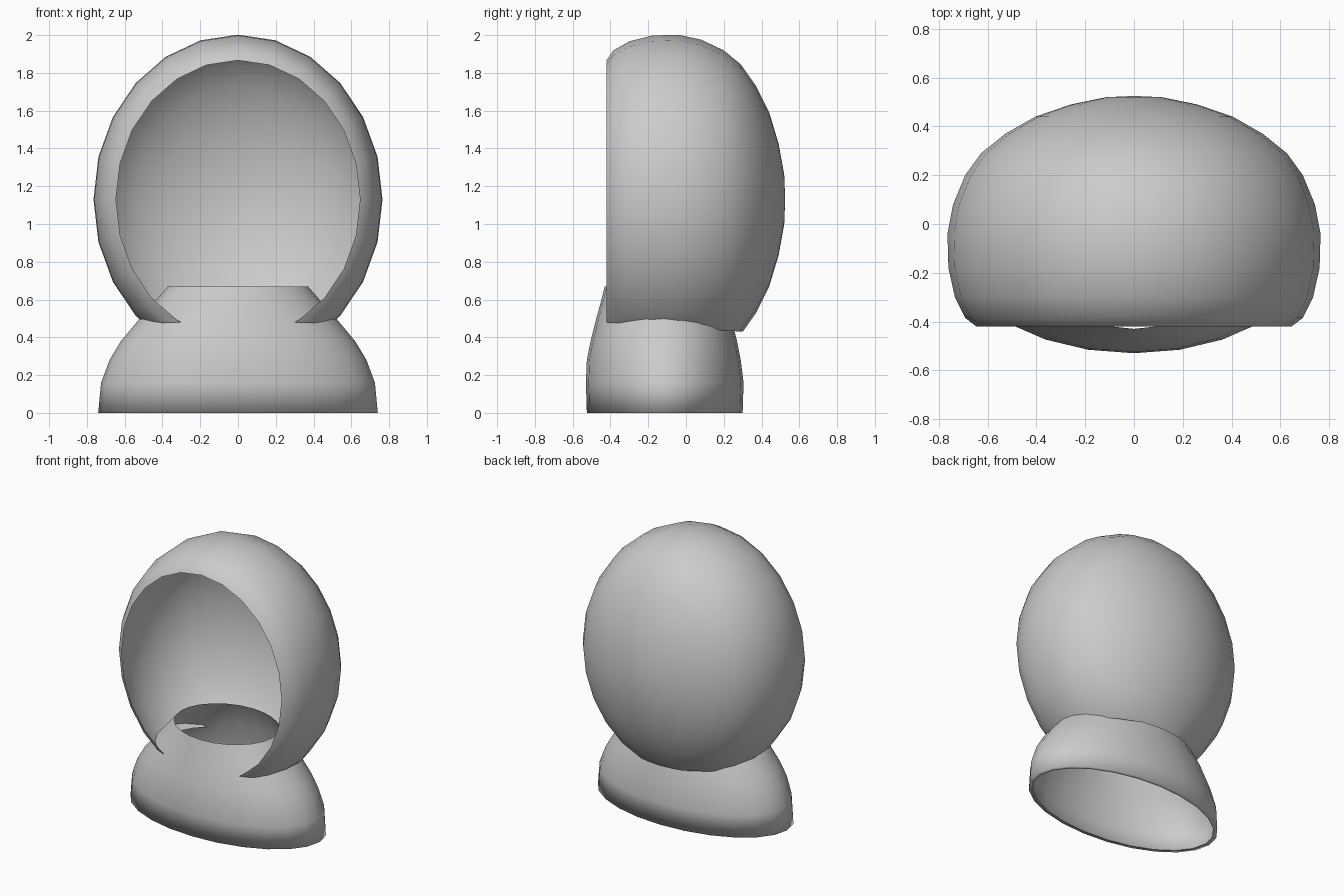
import bpy, bmesh, math
from mathutils import Vector

if "Cube" in bpy.data.objects:
    bpy.data.objects.remove(bpy.data.objects["Cube"])


def loft(bm, rings):
    """Bridge a list of equal-length closed rings of points."""
    loops = [[bm.verts.new(p) for p in ring] for ring in rings]
    n = len(loops[0])
    for a, b in zip(loops, loops[1:]):
        for i in range(n):
            j = (i + 1) % n
            bm.faces.new((a[i], a[j], b[j], b[i]))
    return loops


def finish(name, bm):
    bmesh.ops.recalc_face_normals(bm, faces=bm.faces)
    mesh = bpy.data.meshes.new(name)
    bm.to_mesh(mesh)
    bm.free()
    for p in mesh.polygons:
        p.use_smooth = True
    obj = bpy.data.objects.new(name, mesh)
    bpy.context.collection.objects.link(obj)
    return obj


def angles(n):
    return [2 * math.pi * i / n for i in range(n)]


# Hood: egg-shaped single-skin shell, open at the front, lofted along y
hood_profile = [(-0.42, 0.845), (-0.385, 0.905), (-0.30, 0.96), (-0.18, 0.995),
                (-0.04, 1.0), (0.08, 0.97), (0.20, 0.905), (0.29, 0.82),
                (0.37, 0.69), (0.44, 0.53), (0.49, 0.34), (0.52, 0.15)]
bm = bmesh.new()
loops = loft(bm, [[(0.765 * r * math.cos(t), y, 1.13 + 0.872 * r * math.sin(t))
                   for t in angles(24)] for y, r in hood_profile])
tip = bm.verts.new((0, 0.525, 1.13))
last = loops[-1]
for i in range(24):
    bm.faces.new((last[i], last[(i + 1) % 24], tip))
# trim the bottom on a slightly tilted plane, where it meets the collar
bmesh.ops.bisect_plane(bm, geom=bm.verts[:] + bm.edges[:] + bm.faces[:],
                       plane_co=Vector((0, -0.42, 0.48)),
                       plane_no=Vector((0, 0.07, 1)), clear_inner=True)
finish("hood", bm)

# Collar: flared oval skirt with an open neck hole and a tucked hem
# (height, half width, front y, back y)
collar_profile = [(0.0, 0.71, -0.50, 0.275), (0.0, 0.74, -0.525, 0.30),
                  (0.16, 0.725, -0.53, 0.305), (0.28, 0.68, -0.525, 0.29),
                  (0.38, 0.62, -0.505, 0.27), (0.50, 0.52, -0.475, 0.24),
                  (0.59, 0.44, -0.45, 0.21), (0.67, 0.37, -0.43, 0.17)]
bm = bmesh.new()
loft(bm, [[(a * math.cos(t), (f + b) / 2 + (b - f) / 2 * math.sin(t), z)
           for t in angles(24)] for z, a, f, b in collar_profile])
finish("collar", bm)
